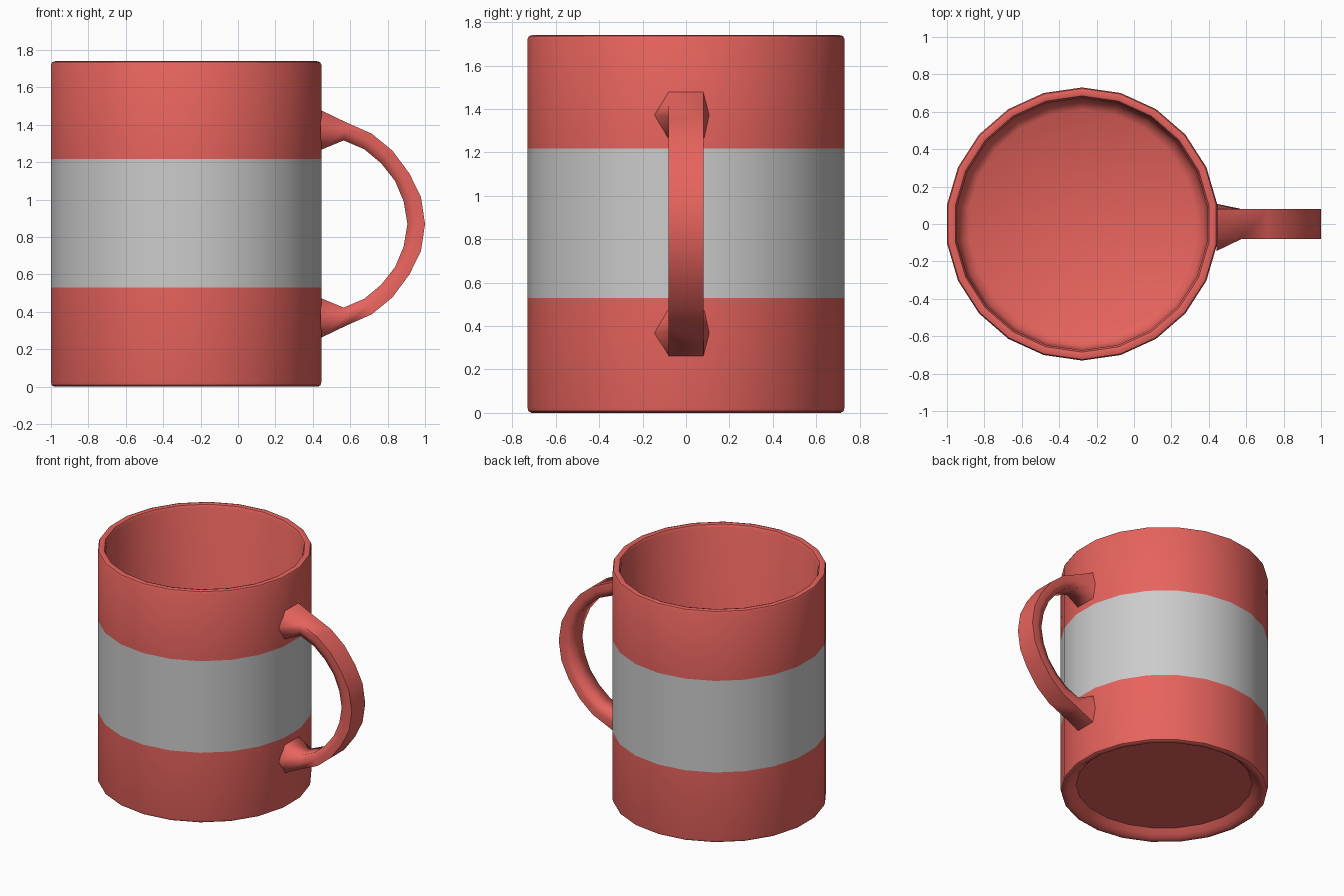
import bpy, bmesh, math

if "Cube" in bpy.data.objects:
    bpy.data.objects.remove(bpy.data.objects["Cube"])

SIDES = 22
CX = -0.277
MID_Z = 0.87

red = bpy.data.materials.new("red_glaze")
red.diffuse_color = (0.8, 0.125, 0.11, 1)
red.use_nodes = True
red.node_tree.nodes["Principled BSDF"].inputs["Base Color"].default_value = red.diffuse_color


def finish(bm, name, mat=None, angle=40):
    mesh = bpy.data.meshes.new(name)
    bm.to_mesh(mesh)
    bm.free()
    ob = bpy.data.objects.new(name, mesh)
    bpy.context.collection.objects.link(ob)
    if mat:
        mesh.materials.append(mat)
    bpy.ops.object.select_all(action='DESELECT')
    ob.select_set(True)
    bpy.context.view_layer.objects.active = ob
    bpy.ops.object.shade_smooth_by_angle(angle=math.radians(angle))
    return ob


def lathe(bm, profile):
    """Spin an (r, z) profile; points on the axis become cap centres."""
    rings = []
    for r, z in profile:
        if r == 0:
            rings.append([bm.verts.new((CX, 0, z))] * SIDES)
        else:
            rings.append([bm.verts.new((CX + r * math.cos(a), r * math.sin(a), z))
                          for a in (math.pi / 2 + math.tau * i / SIDES for i in range(SIDES))])
    for lo, hi in zip(rings, rings[1:]):
        for i in range(SIDES):
            k = (i + 1) % SIDES
            bm.faces.new(list(dict.fromkeys((lo[i], lo[k], hi[k], hi[i]))))


# Cup body: recessed foot and lower wall, then upper wall, rim and inside
bm = bmesh.new()
lathe(bm, [(0, 0.06), (0.62, 0.06), (0.655, 0.025), (0.685, 0.003), (0.712, 0),
           (0.726, 0.008), (0.73, 0.025), (0.73, 0.53)])
lathe(bm, [(0.73, 1.217), (0.73, 1.722), (0.724, 1.735), (0.705, 1.741), (0.685, 1.735),
           (0.675, 1.715), (0.67, 0.18), (0.655, 0.13), (0.61, 0.1), (0, 0.1)])
finish(bm, "cup_body", red)

# Plain grey band around the middle
bm = bmesh.new()
lathe(bm, [(0.73, 0.53), (0.73, 1.217)])
finish(bm, "middle_band")

# Handle: six-sided section swept through outer/inner point pairs, mirrored in z
half = [((0.44, 1.48), (0.44, 1.265)), ((0.575, 1.415), (0.565, 1.317)),
        ((0.715, 1.353), (0.675, 1.27)), ((0.826, 1.262), (0.765, 1.195)),
        ((0.917, 1.139), (0.84, 1.10)), ((0.978, 1.015), (0.886, 0.99))]
flip = lambda p: (p[0], 2 * MID_Z - p[1])
stations = half + [((1.0, MID_Z), (0.906, MID_Z))] + [(flip(o), flip(i)) for o, i in reversed(half)]

bm = bmesh.new()
rings = []
for n, (o, i) in enumerate(stations):
    flared = n in (0, len(stations) - 1)
    left, right, inner = (-0.145, 0.108, 0.085) if flared else (-0.08, 0.08, 0.065)
    m = ((o[0] + i[0]) / 2, (o[1] + i[1]) / 2)
    section = [(o, -0.08), (o, 0.08), (m, right), (i, inner), (i, -inner), (m, left)]
    rings.append([bm.verts.new((p[0], y, p[1])) for p, y in section])
for a, b in zip(rings, rings[1:]):
    for i in range(6):
        k = (i + 1) % 6
        bm.faces.new((a[i], a[k], b[k], b[i]))
bm.faces.new(rings[0])
bm.faces.new(rings[-1])
bmesh.ops.recalc_face_normals(bm, faces=bm.faces)
finish(bm, "handle", red, 75)
